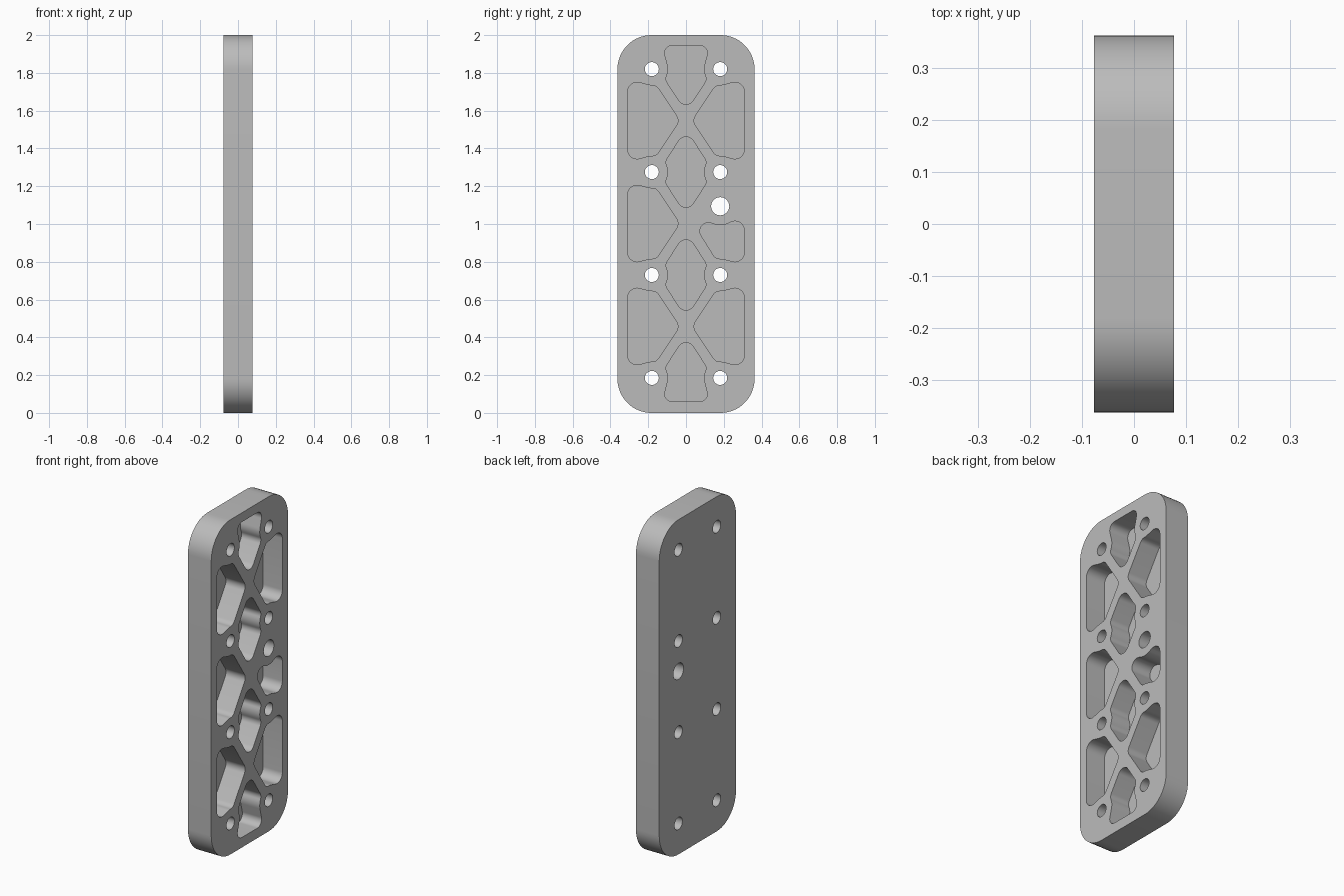
import bpy, bmesh, math
from mathutils import Vector

cube = bpy.data.objects.get("Cube")
if cube:
    bpy.data.objects.remove(cube, do_unlink=True)

HALF = 0.077            # half of the plate thickness
FLOOR = -0.05           # level of the pocket floors
HOLE_Y = 0.181
HOLES_Z = (0.185, 0.73, 1.275, 1.82)
RIB, BOSS, TIP, END = 0.04, -0.086, 0.045, 0.05   # arc radii, negative is concave

metal = bpy.data.materials.new("plain grey metal")
metal.use_nodes = True
grey = (0.5, 0.5, 0.5, 1)
metal.diffuse_color = grey
metal.node_tree.nodes["Principled BSDF"].inputs["Base Color"].default_value = grey


def outline(arcs):
    """Counter-clockwise outline of signed arcs (y, z, radius) joined by tangents."""
    n = len(arcs)
    headings = []
    for i in range(n):
        a, b = arcs[i], arcs[(i + 1) % n]
        dy, dz = b[0] - a[0], b[1] - a[1]
        lean = (b[2] - a[2]) / math.hypot(dy, dz)
        headings.append(math.atan2(dz, dy) - math.asin(max(-1, min(1, lean))))
    points = []
    for i, (y, z, r) in enumerate(arcs):
        start = headings[i - 1]
        turn = (headings[i] - start + math.pi) % math.tau - math.pi
        steps = max(1, math.ceil(abs(turn) / math.radians(7)))
        for k in range(steps + 1):
            t = start + turn * k / steps
            p = Vector((y + r * math.sin(t), z - r * math.cos(t)))
            if not points or (p - points[-1]).length > 0.001:
                points.append(p)
    if (points[0] - points[-1]).length < 0.001:
        points.pop()
    return points


def circle(y, z, r, sides=40):
    return [Vector((y + r * math.cos(math.tau * k / sides),
                    z + r * math.sin(math.tau * k / sides))) for k in range(sides)]


def prism(bm, points, x0, x1):
    """Extrude a counter-clockwise outline along x."""
    back = [bm.verts.new((x0, p.x, p.y)) for p in points]
    front = [bm.verts.new((x1, p.x, p.y)) for p in points]
    bm.faces.new(front)
    bm.faces.new(back[::-1])
    for i in range(len(points)):
        j = (i + 1) % len(points)
        bm.faces.new((back[i], back[j], front[j], front[i]))


def make_object(name, bm):
    mesh = bpy.data.meshes.new(name)
    bm.to_mesh(mesh)
    bm.free()
    mesh.materials.append(metal)
    obj = bpy.data.objects.new(name, mesh)
    bpy.context.collection.objects.link(obj)
    return obj


def half_turn(arcs):
    return [(-y, -z, r) for y, z, r in arcs]


def mirror_y(arcs):
    return [(-y, z, r) for y, z, r in reversed(arcs)]


def mirror_z(arcs):
    return [(y, -z, r) for y, z, r in reversed(arcs)]


def raised(arcs, z0):
    return [(y, z + z0, r) for y, z, r in arcs]


# Pocket shapes, each around its own centre
upper_half = [(HOLE_Y, 0, BOSS), (0.0656, 0.0505, RIB), (0, 0.1414, TIP), (-0.0656, 0.0505, RIB)]
diamond = upper_half + half_turn(upper_half)
end_pocket = upper_half + [(-HOLE_Y, 0, BOSS), (-0.073, -0.085, RIB), (0.073, -0.085, RIB)]

lower_side = [(0.179, -0.1465, RIB), (HOLE_Y, -0.2725, BOSS), (0.259, -0.1525, END)]
side_pocket = [(0.0877, 0, TIP)] + lower_side + mirror_z(lower_side)
short_pocket = lower_side + [(0.259, -0.0375, END), (HOLE_Y, 0.0915, -0.1), (0.119, -0.0405, TIP)]

pockets = [
    raised(end_pocket, HOLES_Z[0]),
    raised(mirror_z(end_pocket), HOLES_Z[3]),
    raised(diamond, HOLES_Z[1]),
    raised(diamond, HOLES_Z[2]),
    raised(short_pocket, 1.0025),
]
for z0 in (0.4575, 1.0025, 1.5475):
    pockets.append(raised(mirror_y(side_pocket), z0))
    if z0 != 1.0025:
        pockets.append(raised(side_pocket, z0))

# Plate with rounded corners
bm = bmesh.new()
prism(bm, outline([(-0.183, 0.18, 0.18), (0.183, 0.18, 0.18),
                   (0.183, 1.82, 0.18), (-0.183, 1.82, 0.18)]), -HALF, HALF)
plate = make_object("ribbed_plate", bm)

# Cutter for the blind pockets and the through holes
bm = bmesh.new()
for arcs in pockets:
    prism(bm, outline(arcs), FLOOR, HALF + 0.05)
for z in HOLES_Z:
    for side in (-1, 1):
        prism(bm, circle(side * HOLE_Y, z, 0.037), -HALF - 0.05, HALF + 0.05)
prism(bm, circle(HOLE_Y, 1.094, 0.048), -HALF - 0.05, HALF + 0.05)
cutter = make_object("pocket_cutter", bm)
cutter.hide_render = True

# Cut, then keep only the finished plate
cut = plate.modifiers.new("pockets", 'BOOLEAN')
cut.operation = 'DIFFERENCE'
cut.solver = 'EXACT'
cut.object = cutter
bpy.context.view_layer.update()
graph = bpy.context.evaluated_depsgraph_get()
finished = bpy.data.meshes.new_from_object(plate.evaluated_get(graph))
plate.modifiers.clear()
plate.data = finished
bpy.data.objects.remove(cutter, do_unlink=True)

# Smooth the rounded walls and keep the rims sharp
for obj in bpy.context.selected_objects:
    obj.select_set(False)
plate.select_set(True)
bpy.context.view_layer.objects.active = plate
bpy.ops.object.shade_smooth_by_angle(angle=math.radians(30))
